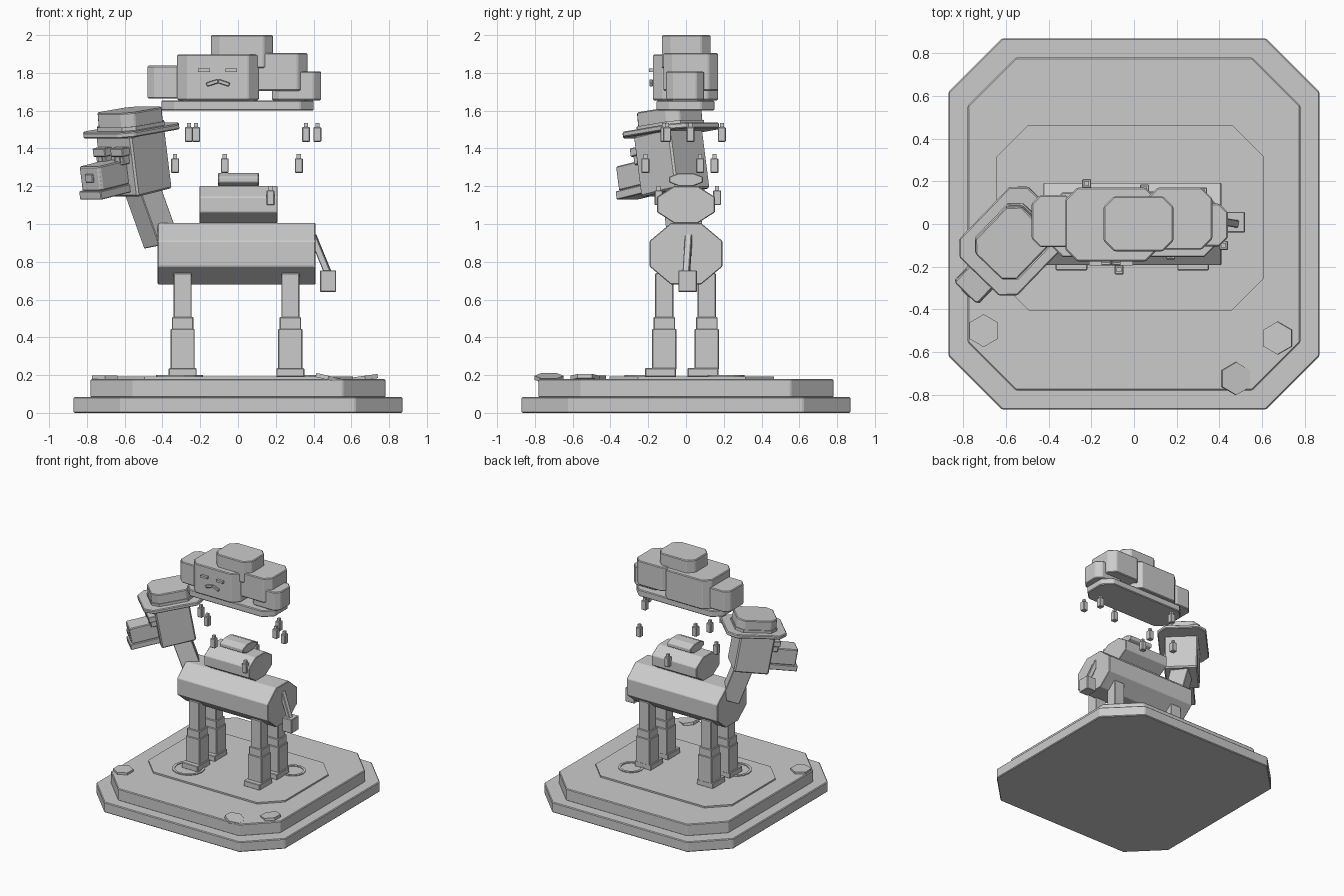
import bpy, bmesh
from math import radians, pi, sin, cos
from mathutils import Matrix, Vector

if "Cube" in bpy.data.objects:
    bpy.data.objects.remove(bpy.data.objects["Cube"])

GREY = (0.6, 0.6, 0.6, 1)
mat = bpy.data.materials.new("stone_grey")
mat.use_nodes = True
mat.diffuse_color = GREY
mat.node_tree.nodes["Principled BSDF"].inputs["Base Color"].default_value = GREY


def finish(name, bm, matrix=None, bevel=0.0):
    bmesh.ops.recalc_face_normals(bm, faces=bm.faces)
    mesh = bpy.data.meshes.new(name)
    bm.to_mesh(mesh)
    bm.free()
    mesh.materials.append(mat)
    ob = bpy.data.objects.new(name, mesh)
    bpy.context.collection.objects.link(ob)
    if matrix:
        ob.matrix_world = matrix
    if bevel:
        mod = ob.modifiers.new("Bevel", "BEVEL")
        mod.width = bevel
        mod.segments = 1
    return ob


def prism(name, outline, lift, matrix=None, bevel=0.0):
    """Extrude a closed outline of 3D points along the vector lift."""
    bm = bmesh.new()
    face = bm.faces.new([bm.verts.new(p) for p in outline])
    new = bmesh.ops.extrude_face_region(bm, geom=[face])["geom"]
    bmesh.ops.translate(bm, vec=lift, verts=[v for v in new if isinstance(v, bmesh.types.BMVert)])
    return finish(name, bm, matrix, bevel)


def box(name, x, y, z, matrix=None, bevel=0.004):
    outline = [(x[0], y[0], z[0]), (x[1], y[0], z[0]), (x[1], y[1], z[0]), (x[0], y[1], z[0])]
    return prism(name, outline, (0, 0, z[1] - z[0]), matrix, bevel)


def slab(name, x, y, z, cut, matrix=None, bevel=0.006):
    """Upright block whose four vertical corners are cut off."""
    (a, b), (c, d) = x, y
    pts = [(a + cut, c), (b - cut, c), (b, c + cut), (b, d - cut),
           (b - cut, d), (a + cut, d), (a, d - cut), (a, c + cut)]
    return prism(name, [(p, q, z[0]) for p, q in pts], (0, 0, z[1] - z[0]), matrix, bevel)


def barrel(name, x, half_y, z, bevel=0.004):
    """Eight-sided prism lying along x."""
    r = 1 / cos(pi / 8)
    mid, half = (z[0] + z[1]) / 2, (z[1] - z[0]) / 2
    ring = [(x[0], half_y * r * cos(pi / 8 + i * pi / 4), mid + half * r * sin(pi / 8 + i * pi / 4))
            for i in range(8)]
    return prism(name, ring, (x[1] - x[0], 0, 0), None, bevel)


def strut(name, start, end, width, depth, spin=0.0):
    """Rectangular bar between two points."""
    start, end = Vector(start), Vector(end)
    m = (Matrix.Translation(start) @ (end - start).to_track_quat('Z', 'Y').to_matrix().to_4x4()
         @ Matrix.Rotation(spin, 4, 'Z'))
    return box(name, (-width, width), (-depth, depth), (0, (end - start).length), m)


def tilted(loc, turn, pitch):
    return (Matrix.Translation(loc) @ Matrix.Rotation(radians(turn), 4, 'Z')
            @ Matrix.Rotation(radians(pitch), 4, 'X'))


# Stepped base
slab("base_lower", (-0.87, 0.87), (-0.87, 0.87), (0, 0.085), 0.25)
slab("base_upper", (-0.78, 0.78), (-0.78, 0.78), (0.08, 0.18), 0.225)
slab("ground_patch", (-0.645, 0.61), (-0.405, 0.465), (0.17, 0.193), 0.15, bevel=0)

# Flat rings on the ground
for name, x, y, r in (("ring_front", -0.31, -0.205, 0.125), ("ring_back", 0.355, 0.213, 0.098)):
    bm = bmesh.new()
    n = 14
    loops = [[bm.verts.new((x + rr * cos(2 * pi * i / n), y + rr * sin(2 * pi * i / n), zz))
              for i in range(n)]
             for rr, zz in ((r, 0.185), (r, 0.2), (r - 0.02, 0.2), (r - 0.02, 0.185))]
    for k in range(4):
        a, b = loops[k], loops[(k + 1) % 4]
        for i in range(n):
            j = (i + 1) % n
            bm.faces.new((a[i], a[j], b[j], b[i]))
    finish(name, bm)

# Loose six-sided stones
for name, loc, tilt in (("stone_right", (-0.705, -0.5, 0.175), (0, 0)),
                        ("stone_left", (0.675, -0.535, 0.175), (0, -8)),
                        ("stone_front", (0.475, -0.725, 0.175), (0, 13))):
    m = (Matrix.Translation(loc) @ Matrix.Rotation(radians(tilt[0]), 4, 'X')
         @ Matrix.Rotation(radians(tilt[1]), 4, 'Y'))
    hexagon = [(0.077 * sin(i * pi / 3), 0.077 * cos(i * pi / 3), 0) for i in range(6)]
    prism(name, hexagon, (0, 0, 0.022), m)

# Body and hump
barrel("body", (-0.425, 0.41), 0.193, (0.68, 1.005))
barrel("hump", (-0.205, 0.21), 0.153, (1.005, 1.2))
barrel("hump_top", (-0.105, 0.11), 0.09, (1.2, 1.27))

# Legs
for side, y in (("right", -0.115), ("left", 0.11)):
    for end, x in (("front", -0.293), ("rear", 0.277)):
        for part, half, z, shift in (("upper_leg", 0.048, (0.5, 0.74), 0),
                                     ("knee", 0.057, (0.44, 0.507), 0),
                                     ("lower_leg", 0.064, (0.23, 0.445), 0)):
            box(f"{part}_{end}_{side}", (x - half, x + half), (y - half, y + half), z)
        box(f"hoof_{end}_{side}", (x - 0.074, x + 0.074), (y - 0.102, y + 0.062), (0.19, 0.237))

# Tail
strut("tail", (0.395, 0.015, 0.94), (0.485, 0, 0.72), 0.018, 0.018)
box("tail_tuft", (0.435, 0.52), (-0.04, 0.057), (0.64, 0.755))

# Neck
strut("neck", (-0.405, 0, 0.9), (-0.53, -0.04, 1.25), 0.07, 0.07, radians(20))

# Head, pitched down and turned to its right
head = tilted((-0.545, -0.07, 1.31), -44, 10)
box("head", (-0.13, 0.13), (-0.14, 0.13), (-0.145, 0.18), head, 0.01)
slab("snout", (-0.075, 0.075), (-0.35, -0.1), (-0.075, 0.055), 0.01, head)
box("jaw", (-0.08, 0.08), (-0.365, -0.13), (-0.12, -0.075), head)
box("nose", (-0.028, 0.028), (-0.36, -0.34), (-0.03, 0.015), head)
for side, s in (("right", -1), ("left", 1)):
    x = 0.065 * s
    box(f"eye_{side}", (x - 0.035, x + 0.035), (-0.185, -0.13), (0.035, 0.085), head)
    box(f"eyelid_{side}", (x - 0.045, x + 0.045), (-0.195, -0.13), (0.08, 0.125), head)
    box(f"pupil_{side}", (x - 0.015, x + 0.015), (-0.192, -0.18), (0.045, 0.078), head, 0)

# Hat
hat = tilted((-0.565, -0.08, 1.495), -44, 7)
slab("hat_brim", (-0.19, 0.19), (-0.232, 0.232), (-0.015, 0.015), 0.062, hat)
slab("hat_band", (-0.142, 0.142), (-0.162, 0.162), (0.01, 0.035), 0.052, hat, 0)
slab("hat_crown", (-0.135, 0.135), (-0.155, 0.155), (0.01, 0.11), 0.05, hat)

# Cloud
slab("cloud_base", (-0.405, 0.4), (-0.155, 0.15), (1.6, 1.655), 0.07)
slab("cloud_main", (-0.322, 0.11), (-0.175, 0.17), (1.655, 1.897), 0.055)
slab("cloud_back_left", (0.06, 0.367), (-0.12, 0.17), (1.705, 1.905), 0.05)
slab("cloud_left", (0.18, 0.44), (-0.105, 0.095), (1.655, 1.808), 0.04)
slab("cloud_right", (-0.48, -0.28), (-0.108, 0.135), (1.665, 1.838), 0.04)
slab("cloud_top", (-0.143, 0.185), (-0.128, 0.13), (1.825, 2.0), 0.05)

# Cloud face
for side, x in (("right", -0.18), ("left", -0.035)):
    box(f"cloud_eye_{side}", (x - 0.031, x + 0.031), (-0.195, -0.17), (1.805, 1.823), None, 0)
strut("cloud_mouth_right", (-0.167, -0.185, 1.737), (-0.105, -0.185, 1.757), 0.009, 0.011)
strut("cloud_mouth_left", (-0.105, -0.185, 1.757), (-0.045, -0.185, 1.737), 0.009, 0.011)

# Raindrops
drops = [(-0.26, -0.115, 1.435), (-0.222, 0.19, 1.435), (0.36, 0.024, 1.435), (0.42, -0.1, 1.435),
         (-0.333, 0.075, 1.27), (-0.07, -0.215, 1.27), (0.322, 0.15, 1.27),
         (0.172, -0.145, 1.1), (0.05, 0.165, 1.1)]
for i, (x, y, z) in enumerate(drops):
    box(f"raindrop_{i}", (x - 0.021, x + 0.021), (y - 0.021, y + 0.021), (z, z + 0.078))
    box(f"raindrop_tip_{i}", (x - 0.011, x + 0.011), (y - 0.011, y + 0.011), (z + 0.07, z + 0.1), None, 0)
